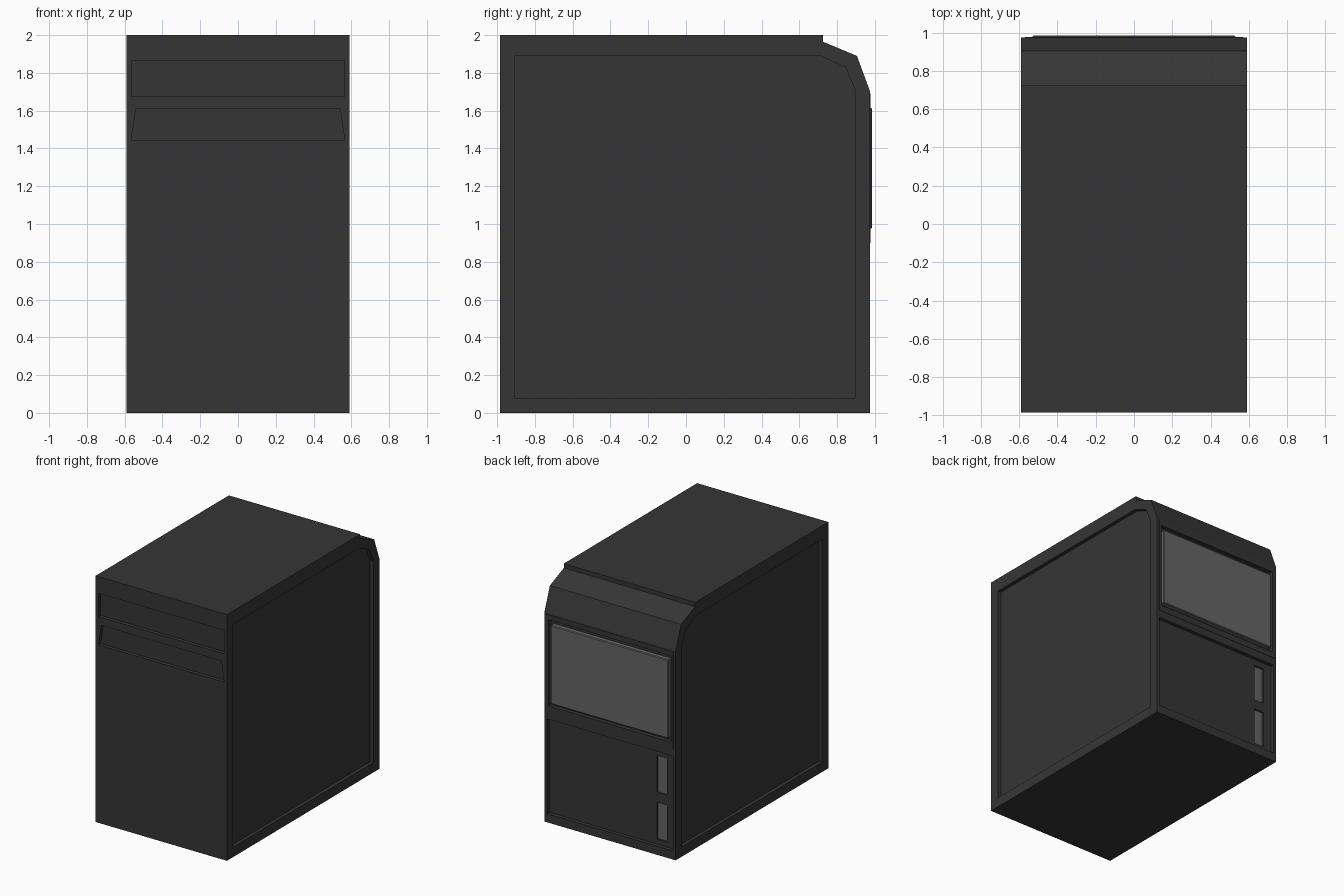
import bpy
import bmesh
from mathutils import Vector

cube = bpy.data.objects.get("Cube")
if cube:
    bpy.data.objects.remove(cube, do_unlink=True)


def material(name, value):
    mat = bpy.data.materials.new(name)
    mat.use_nodes = True
    color = (value, value, value, 1)
    mat.diffuse_color = color
    bsdf = next(n for n in mat.node_tree.nodes if n.type == "BSDF_PRINCIPLED")
    bsdf.inputs["Base Color"].default_value = color
    return mat


charcoal = material("charcoal", 0.036)
grey = material("screen grey", 0.13)


def prism(name, outline, axis, start, end, mat):
    """Extrude an outline along x (points are y, z) or along y (points are x, z)."""
    bm = bmesh.new()
    place = (lambda a, b: (start, a, b)) if axis == "x" else (lambda a, b: (a, start, b))
    face = bm.faces.new([bm.verts.new(place(a, b)) for a, b in outline])
    grown = bmesh.ops.extrude_face_region(bm, geom=[face])
    step = Vector((end - start, 0, 0) if axis == "x" else (0, end - start, 0))
    moved = [v for v in grown["geom"] if isinstance(v, bmesh.types.BMVert)]
    bmesh.ops.translate(bm, verts=moved, vec=step)
    bmesh.ops.recalc_face_normals(bm, faces=bm.faces)
    mesh = bpy.data.meshes.new(name)
    bm.to_mesh(mesh)
    bm.free()
    mesh.materials.append(mat)
    obj = bpy.data.objects.new(name, mesh)
    bpy.context.collection.objects.link(obj)
    return obj


def rect(x0, x1, z0, z1):
    return [(x0, z0), (x1, z0), (x1, z1), (x0, z1)]


def cut(target, *shape):
    """Carve a recess, bake it and drop the cutter."""
    cutter = prism("cutter", *shape, charcoal)
    cutter.hide_render = True
    mod = target.modifiers.new("recess", "BOOLEAN")
    mod.operation = "DIFFERENCE"
    mod.solver = "EXACT"
    mod.object = cutter
    graph = bpy.context.evaluated_depsgraph_get()
    baked = bpy.data.meshes.new_from_object(target.evaluated_get(graph))
    target.modifiers.clear()
    target.data = baked
    bpy.data.objects.remove(cutter, do_unlink=True)


HALF, FRONT, BACK, DEPTH = 0.59, -0.985, 0.975, 0.03

# Casing with a stepped, chamfered upper back edge
profile = [(FRONT, 0), (BACK, 0), (BACK, 1.70), (0.905, 1.89),
           (0.725, 1.965), (0.725, 2), (FRONT, 2)]
casing = prism("casing", profile, "x", -HALF, HALF, charcoal)

# Recessed side panels
panel = [(-0.905, 0.08), (0.895, 0.08), (0.895, 1.71),
         (0.845, 1.83), (0.71, 1.89), (-0.905, 1.89)]
for side in (-1, 1):
    cut(casing, panel, "x", side * (HALF - DEPTH), side * 0.7)

# Front slots: a rectangle above a trapezoid
slots = [rect(-0.565, 0.565, 1.675, 1.865),
         [(-0.565, 1.445), (0.565, 1.445), (0.54, 1.61), (-0.54, 1.61)]]
for slot in slots:
    cut(casing, slot, "y", -1.1, FRONT + DEPTH)

# Back recesses for the screen and the lower door
floor = BACK - DEPTH
opening = rect(-0.55, 0.55, 0.95, 1.65)
cut(casing, opening, "y", floor, 1.1)
cut(casing, rect(-0.565, 0.565, 0.07, 0.84), "y", floor, 1.1)

# Two light strips sunk into the lower door
for name, low, high in (("lower_light", 0.11, 0.41), ("upper_light", 0.49, 0.79)):
    strip = rect(-0.49, -0.40, low, high)
    cut(casing, strip, "y", floor - 0.02, 1.1)
    prism(name, strip, "y", floor - 0.021, floor - 0.015, grey)

# Thin surround and the raised screen
surround = prism("screen_surround", rect(-0.57, 0.57, 0.90, 1.69),
                 "y", BACK - 0.002, BACK + 0.003, charcoal)
cut(surround, opening, "y", 0.9, 1.1)
screen = prism("screen", rect(-0.53, 0.53, 0.975, 1.615), "y", floor - 0.005, 0.985, grey)
bevel = screen.modifiers.new("edge", "BEVEL")
bevel.width = 0.006
bevel.segments = 1
